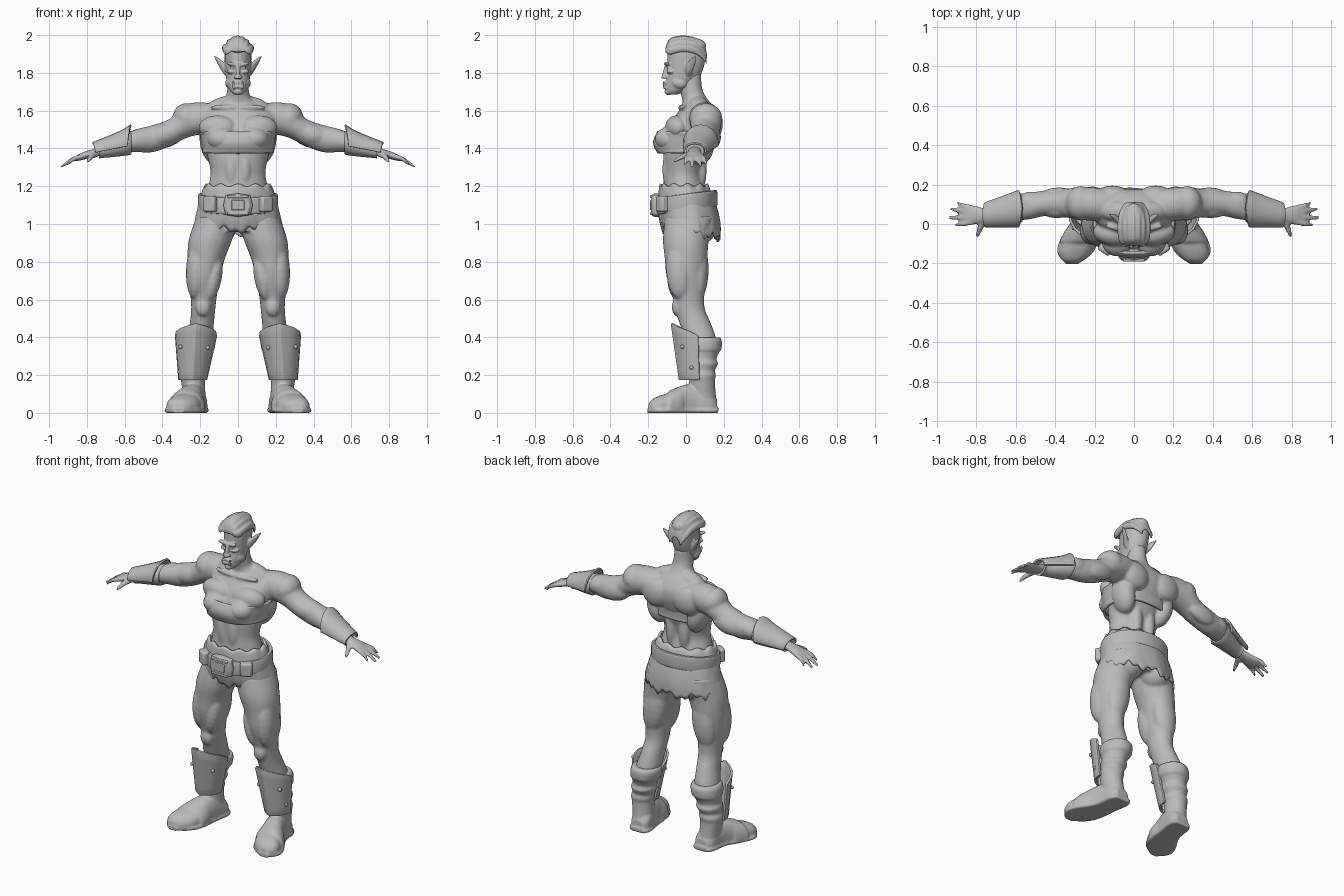
import bpy, bmesh, math
from mathutils import Vector, Matrix, Euler

clay = bpy.data.materials.new("grey_clay")
clay.diffuse_color = (0.5, 0.5, 0.5, 1)


def loft(bm, axis, rings, n=24, power=2.0, sub=4, floor=None):
    """Closed solid through smooth rings (pos, c1, c2, r1, r2) along an axis."""
    order = {'X': (2, 0, 1), 'Y': (0, 2, 1), 'Z': (0, 1, 2)}[axis]
    R = [rings[0]] + list(rings) + [rings[-1]]
    fine = []
    for i in range(1, len(R) - 2):
        for s in range(sub):
            t = s / sub
            fine.append([0.5 * (2 * b + (c - a) * t + (2 * a - 5 * b + 4 * c - d) * t * t
                                + (3 * b - a - 3 * c + d) * t ** 3)
                         for a, b, c, d in zip(R[i - 1], R[i], R[i + 1], R[i + 2])])
    fine.append(rings[-1])
    loops = []
    for p, c1, c2, r1, r2 in fine:
        loop = []
        for k in range(n):
            a = 2 * math.pi * k / n
            ca, sa = math.cos(a), math.sin(a)
            u = math.copysign(abs(ca) ** (2 / power), ca) * r1 + c1
            v = math.copysign(abs(sa) ** (2 / power), sa) * r2 + c2
            co = [(u, v, p)[j] for j in order]
            if floor is not None:
                co[2] = max(co[2], floor)
            loop.append(bm.verts.new(co))
        loops.append(loop)
    for A, B in zip(loops, loops[1:]):
        for k in range(n):
            bm.faces.new((A[k], A[(k + 1) % n], B[(k + 1) % n], B[k]))
    bm.faces.new(loops[0])
    bm.faces.new(loops[-1])


def blob(bm, loc, size, rot=(0, 0, 0)):
    M = Matrix.Translation(loc) @ Euler([math.radians(a) for a in rot]).to_matrix().to_4x4() @ Matrix.Diagonal((*size, 1))
    bmesh.ops.create_uvsphere(bm, u_segments=20, v_segments=12, radius=1, matrix=M)


def box(bm, loc, size, rot=(0, 0, 0)):
    M = Matrix.Translation(loc) @ Euler([math.radians(a) for a in rot]).to_matrix().to_4x4() @ Matrix.Diagonal((*size, 1))
    bmesh.ops.create_cube(bm, size=2, matrix=M)


def mirror(bm):
    new = bmesh.ops.duplicate(bm, geom=bm.verts[:] + bm.edges[:] + bm.faces[:])["geom"]
    for v in new:
        if isinstance(v, bmesh.types.BMVert):
            v.co.x = -v.co.x


def finish(name, bm, voxel=0, smooth=2, bevel=0, thick=0, angle=40):
    bmesh.ops.recalc_face_normals(bm, faces=bm.faces[:])
    me = bpy.data.meshes.new(name)
    bm.to_mesh(me)
    bm.free()
    me.materials.append(clay)
    ob = bpy.data.objects.new(name, me)
    bpy.context.collection.objects.link(ob)
    bpy.ops.object.select_all(action='DESELECT')
    ob.select_set(True)
    bpy.context.view_layer.objects.active = ob
    bpy.ops.object.shade_smooth_by_angle(angle=math.radians(angle))
    if thick:
        m = ob.modifiers.new("thickness", 'SOLIDIFY')
        m.thickness, m.offset = thick, 0
    if bevel:
        m = ob.modifiers.new("bevel", 'BEVEL')
        m.width, m.segments = bevel, 2
    if voxel:
        m = ob.modifiers.new("fuse", 'REMESH')
        m.mode, m.voxel_size, m.use_smooth_shade = 'VOXEL', voxel, True
        m = ob.modifiers.new("soften", 'SMOOTH')
        m.factor, m.iterations = 0.5, smooth
    return ob


def shell(bm, fn, nu, nv, closed=False):
    """Open sheet from fn(u, v); closed wraps it around in u."""
    g = [[bm.verts.new(fn(i / nu, j / nv)) for j in range(nv + 1)] for i in range(nu + (not closed))]
    for i in range(nu):
        for j in range(nv):
            a, b = g[i], g[(i + 1) % len(g)]
            bm.faces.new((a[j], b[j], b[j + 1], a[j + 1]))


# --- body: limbs first, mirrored, then the trunk
bm = bmesh.new()
loft(bm, 'X', [(.10, .09, 1.56, .08, .07), (.20, .10, 1.56, .085, .085), (.28, .105, 1.54, .083, .088),
               (.36, .105, 1.485, .07, .073), (.45, .105, 1.452, .065, .072), (.53, .09, 1.442, .066, .062),
               (.62, .07, 1.425, .055, .045), (.70, .05, 1.395, .036, .03), (.76, .045, 1.378, .036, .022),
               (.82, .045, 1.36, .05, .02), (.86, .045, 1.345, .045, .014)])
for y0, x1, y1, z1 in [(.082, .90, .105, 1.318), (.058, .935, .075, 1.305), (.032, .94, .032, 1.303), (.008, .91, -.006, 1.315)]:
    loft(bm, 'X', [(.82, y0, 1.36, .014, .014), (.87, (y0 + y1) / 2, 1.345, .014, .013), (x1 - .01, y1, z1 + .005, .01, .009),
                   (x1, y1, z1, .004, .004)], 10)
loft(bm, 'Y', [(.03, .755, 1.37, .02, .018), (-.01, .775, 1.36, .018, .016), (-.05, .79, 1.34, .012, .012), (-.07, .795, 1.328, .005, .005)], 10)
loft(bm, 'Z', [(1.04, .11, .02, .11, .13), (.92, .145, .0, .115, .122), (.82, .168, .0, .1, .113), (.72, .18, .0, .085, .103),
               (.62, .182, .012, .07, .085), (.55, .184, .022, .064, .078), (.47, .192, .05, .064, .083),
               (.38, .205, .08, .07, .08), (.28, .225, .085, .05, .05)])
blob(bm, (.27, .105, 1.56), (.075, .088, .08), (0, 20, 0))        # deltoid
blob(bm, (.39, .07, 1.475), (.09, .04, .05), (0, 20, 0))          # biceps
blob(bm, (.38, .145, 1.46), (.1, .04, .055), (0, 18, 0))          # triceps
blob(bm, (.52, .10, 1.45), (.08, .065, .055), (0, 12, 0))         # forearm
blob(bm, (.11, -.05, 1.51), (.10, .06, .065), (0, 0, 10))         # chest muscle
blob(bm, (.085, -.085, 1.45), (.08, .08, .065))                   # bust
blob(bm, (.11, .145, 1.53), (.09, .05, .085), (0, -20, 0))        # shoulder blade
blob(bm, (.14, .07, 1.42), (.06, .08, .11), (0, 14, 0))           # back muscle
blob(bm, (.045, .075, 1.30), (.035, .035, .13))                   # lower back
blob(bm, (.035, -.095, 1.29), (.035, .03, .10))                   # abdomen
blob(bm, (.09, .065, 1.63), (.09, .05, .04), (0, 20, 0))          # neck slope
blob(bm, (.07, -.02, 1.617), (.08, .018, .014), (0, 0, 8))        # collar bone
blob(bm, (.22, -.03, .76), (.055, .075, .16), (0, -3, 0))         # outer thigh
blob(bm, (.13, -.04, .72), (.045, .06, .13), (0, -10, 0))         # inner thigh
blob(bm, (.17, .06, .76), (.075, .06, .17), (0, -8, 0))           # back thigh
blob(bm, (.185, -.045, .56), (.04, .03, .05))                     # knee cap
blob(bm, (.10, .07, .98), (.09, .09, .09))                        # buttock
mirror(bm)
loft(bm, 'Z', [(.96, 0, .01, .17, .12), (1.12, 0, .0, .175, .125), (1.20, 0, -.01, .158, .11), (1.27, 0, -.015, .145, .102),
               (1.36, 0, -.005, .162, .115), (1.44, 0, .02, .185, .13), (1.52, 0, .045, .2, .13), (1.58, 0, .06, .2, .11),
               (1.63, 0, .06, .13, .08), (1.665, 0, .045, .072, .066), (1.72, 0, .025, .056, .06), (1.80, 0, .02, .05, .06)], 32)
finish("body", bm, .008, 3)

# --- head with face and ears
bm = bmesh.new()
blob(bm, (.033, -.078, 1.805), (.028, .024, .012), (0, -8, -20))  # cheek bone
blob(bm, (.03, -.098, 1.845), (.034, .016, .011), (0, -14, -20))  # brow
blob(bm, (.03, -.092, 1.826), (.013, .010, .007))                 # eye
blob(bm, (.045, -.035, 1.745), (.022, .04, .028), (-15, 0, 0))    # jaw
blob(bm, (.013, -.112, 1.778), (.011, .012, .009))                # nostril
loft(bm, 'X', [(.045, .01, 1.80, .022, .035), (.075, .015, 1.825, .022, .032), (.10, .035, 1.855, .016, .022), (.127, .05, 1.89, .003, .004)], 12)
loft(bm, 'Z', [(1.715, .022, -.112, .008, .008), (1.74, .025, -.119, .006, .006), (1.762, .026, -.122, .002, .002)], 8)  # tusk
mirror(bm)
loft(bm, 'Z', [(1.685, 0, -.07, .022, .025), (1.705, 0, -.055, .042, .052), (1.74, 0, -.035, .056, .072), (1.79, 0, -.01, .066, .088),
               (1.85, 0, .0, .07, .099), (1.91, 0, .003, .07, .1), (1.95, 0, .0, .055, .085), (1.975, 0, 0, .02, .04)])
loft(bm, 'Z', [(1.77, 0, -.112, .016, .022), (1.80, 0, -.108, .011, .016), (1.85, 0, -.098, .013, .012)], 12)  # nose
blob(bm, (0, -.103, 1.748), (.026, .016, .008))                   # upper lip
blob(bm, (0, -.102, 1.727), (.026, .018, .009))                   # lower lip
blob(bm, (0, -.092, 1.70), (.024, .022, .018))                    # chin
finish("head", bm, .005, 2)

# --- swept-back hair made of long strands
bm = bmesh.new()
blob(bm, (0, .0, 1.935), (.062, .108, .052), (6, 0, 0))
for i in range(-3, 4):
    x, h = i * .021, .045 * (i / 3) ** 2
    loft(bm, 'Y', [(-.108, x * .7, 1.925 - h * .2, .008, .012), (-.085, x, 1.962 - h, .014, .022), (-.02, x * 1.1, 1.977 - h, .015, .022),
                   (.05, x, 1.965 - h, .014, .022), (.098, x * .7, 1.925 - h, .012, .018), (.112, x * .5, 1.885 - h, .006, .01)], 12)
finish("hair", bm, .006, 2)

# --- chest band with rolled hems
bm = bmesh.new()
def band(u, v):
    a = 2 * math.pi * u
    c, s = math.cos(a), math.sin(a)
    r = 1 + .035 * abs(2 * v - 1) ** 6
    front = max(0, -s)
    y = s * (.125 + .052 * front * math.sin(math.pi * (.15 + .7 * v)) ** 1.0)
    return ((.178 + .018 * v) * r * math.copysign(abs(c) ** .75, c), .01 + .012 * v * (s > 0) + y * r, 1.375 + .115 * v + .01 * max(0, s))
shell(bm, band, 48, 10, True)
finish("chest_band", bm, thick=.014)

# --- ragged skirt
bm = bmesh.new()
def skirt(u, v):
    a = 2 * math.pi * u
    rag = .014 * math.sin(9 * a) + .012 * math.sin(23 * a + 1)
    z = 1.205 - v * (.255 + .02 * math.sin(a)) + rag * (v ** 4) + .008 * math.sin(11 * a) * (1 - v) ** 6
    k = 1 + .015 * math.sin(8 * a) * v
    flare = .168 + .068 * v ** .7
    return (flare * k * math.cos(a), -.01 + .04 * v + (.124 + .055 * math.sin(math.pi * v * .6) - .03 * v) * k * math.sin(a), z)
shell(bm, skirt, 96, 12, True)
finish("skirt", bm, thick=.012, angle=60)

# --- belt, pouches and buckle
bm = bmesh.new()
def belt(u, v):
    a, b = 2 * math.pi * u, 2 * math.pi * v
    w = .012 * math.copysign(abs(math.cos(b)) ** .5, math.cos(b))
    return ((.2 + w) * math.cos(a), .002 + (.153 + w) * math.sin(a),
            1.115 + .02 * math.sin(a) + .045 * math.copysign(abs(math.sin(b)) ** .5, math.sin(b)))
shell(bm, belt, 48, 16, True)
finish("belt", bm, angle=50)
bm = bmesh.new()
box(bm, (.145, -.125, 1.105), (.035, .025, .042), (0, 0, 32))
mirror(bm)
finish("belt_pouch", bm, bevel=.012)
bm = bmesh.new()
loft(bm, 'Y', [(-.185, 0, 1.1, .062, .05), (-.17, 0, 1.1, .078, .062), (-.14, 0, 1.1, .078, .062)], 8, 4, 1)
box(bm, (0, -.183, 1.1), (.035, .008, .026))
for z in (1.055, 1.145):
    box(bm, (0, -.182, z), (.055, .008, .007))
finish("buckle", bm, bevel=.004)

# --- boots with folded shafts, toe cap and strap
bm = bmesh.new()
loft(bm, 'Z', [(.04, .225, .095, .062, .07), (.10, .232, .09, .06, .068), (.17, .238, .085, .064, .068), (.20, .236, .085, .07, .074),
               (.225, .232, .085, .064, .068), (.26, .226, .088, .076, .082), (.285, .223, .088, .069, .073), (.325, .215, .092, .08, .086),
               (.335, .213, .092, .088, .096), (.38, .208, .09, .09, .1), (.4, .206, .09, .08, .09)], sub=3)
loft(bm, 'Y', [(.165, .222, .03, .04, .04), (.13, .224, .04, .062, .07), (.05, .236, .04, .066, .11), (-.02, .256, .035, .075, .11),
               (-.08, .276, .03, .086, .08), (-.14, .296, .028, .084, .063), (-.18, .308, .025, .06, .046), (-.198, .313, .022, .03, .025)],
     power=2.4, floor=0)
loft(bm, 'Y', [(-.098, .282, .025, .088, .08), (-.085, .278, .03, .097, .089), (-.04, .264, .03, .09, .108), (-.015, .256, .03, .08, .115)], floor=0)  # strap
loft(bm, 'Y', [(.172, .222, .012, .05, .014), (.13, .224, .012, .07, .014), (.03, .24, .012, .072, .014), (-.08, .278, .012, .098, .014),
               (-.15, .3, .012, .088, .014), (-.203, .315, .012, .03, .014)], power=4, floor=0)  # sole
mirror(bm)
finish("boots", bm, .007, 2)

# --- shin guards: ridged plates with rivets
bm = bmesh.new()
def shin(u, v):
    t = 2 * u - 1
    a = t * math.radians(95)
    k = 1 + .1 * max(0, 1 - abs(t) * 4)
    return (.24 - .018 * v + (.07 + .036 * v) * math.sin(a), .065 - .01 * v - (.088 + .03 * v) * k * math.cos(a),
            .175 + v * (.235 + .065 * (1 - abs(t)) ** .7))
shell(bm, shin, 8, 6)
mirror(bm)
finish("shin_guards", bm, thick=.014, bevel=.003, angle=25)
bm = bmesh.new()
for p in [(.305, -.02, .35), (.16, -.022, .345), (.312, .03, .24), (.172, .03, .24)]:
    blob(bm, p, (.011, .011, .011))
mirror(bm)
finish("rivets", bm)

# --- bracers: leather sleeve and flared top plate
bm = bmesh.new()
loft(bm, 'X', [(.565, .085, 1.43, .07, .06), (.58, .08, 1.428, .073, .064), (.65, .065, 1.408, .058, .052),
               (.715, .05, 1.39, .046, .04), (.735, .048, 1.386, .048, .04)], 28)
mirror(bm)
finish("bracer_sleeves", bm)
bm = bmesh.new()
def plate(u, v):
    t = 2 * u - 1
    a = t * math.radians(100)
    return (.585 + .17 * v - .02 * (1 - abs(t)) * (1 - v) + .015 * (1 - abs(t)) * v, .078 - .032 * v + (.09 - .032 * v) * math.sin(a),
            1.427 - .042 * v + (.082 - .04 * v + .014 * (1 - v) ** 6) * math.cos(a))
shell(bm, plate, 10, 6)
mirror(bm)
finish("bracer_plates", bm, thick=.012, bevel=.003, angle=30)
